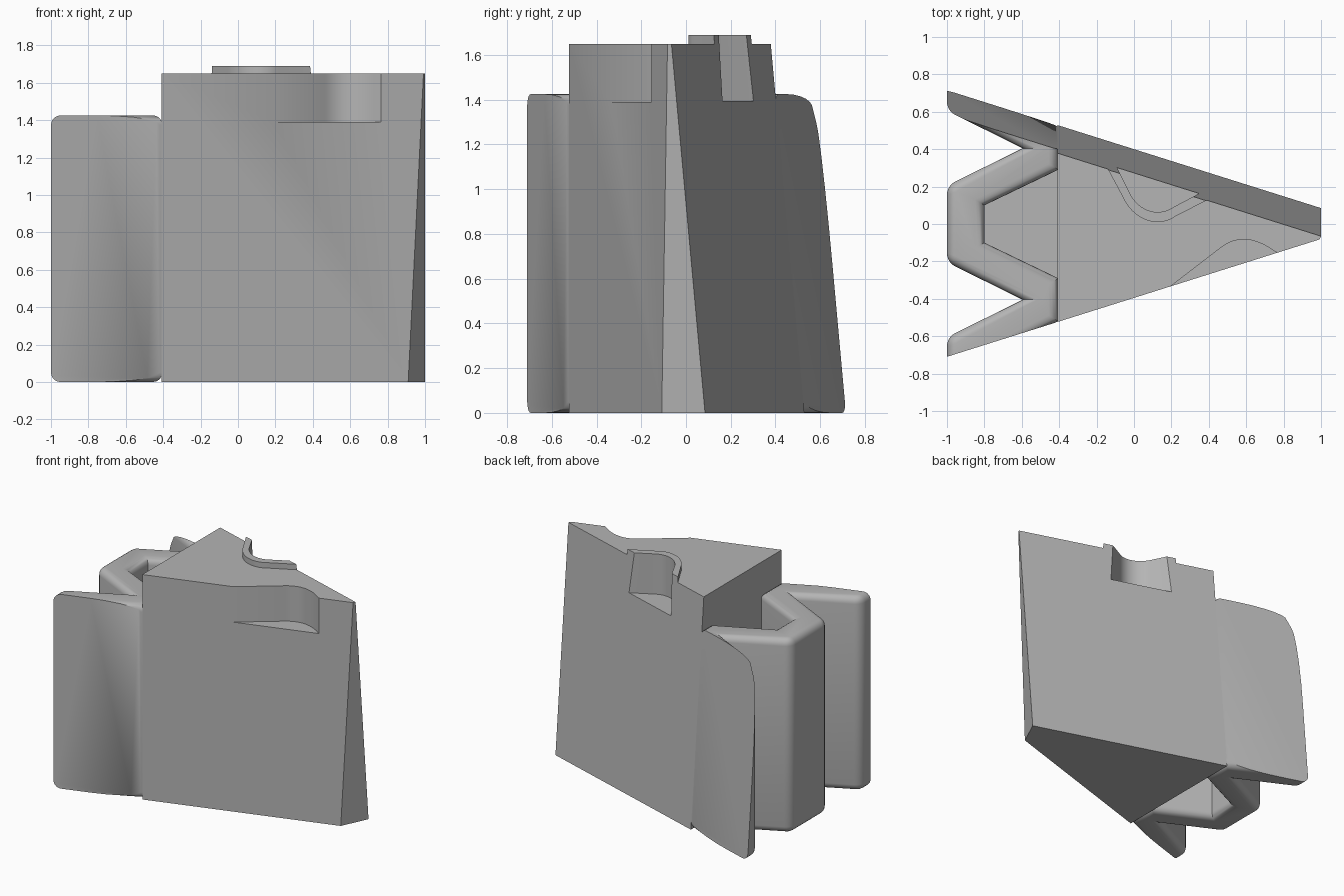
import bpy, bmesh
from mathutils import Vector
from mathutils.geometry import interpolate_bezier

if "Cube" in bpy.data.objects:
    bpy.data.objects.remove(bpy.data.objects["Cube"])

grey = bpy.data.materials.new("plain grey")
grey.diffuse_color = (0.46, 0.46, 0.46, 1)
grey.use_nodes = True
grey.node_tree.nodes["Principled BSDF"].inputs["Base Color"].default_value = grey.diffuse_color

# Slanting planes that trim every part of the wedge
FRONT = (Vector((-1, -0.71, 0)), Vector((0.315, -1, 0)))
BACK = (Vector((-1, 0.715, 0)), Vector((0.315, 1, 0.091)))
a, b, c = Vector((0.91, -0.108, 0)), Vector((1, 0.085, 0)), Vector((1, -0.065, 1.65))
TIP = (a, (b - a).cross(c - a))


def prism(bm, outline, z0, z1):
    low = [bm.verts.new((x, y, z0)) for x, y in outline]
    high = [bm.verts.new((x, y, z1)) for x, y in outline]
    bm.faces.new(low)
    bm.faces.new(high)
    n = len(outline)
    for i in range(n):
        j = (i + 1) % n
        bm.faces.new((low[i], low[j], high[j], high[i]))
    bmesh.ops.recalc_face_normals(bm, faces=bm.faces)


def trim(bm, planes):
    for co, no in planes:
        geom = bm.verts[:] + bm.edges[:] + bm.faces[:]
        cut = bmesh.ops.bisect_plane(bm, geom=geom, plane_co=co, plane_no=no, clear_outer=True)
        edges = [e for e in cut["geom_cut"] if isinstance(e, bmesh.types.BMEdge)]
        bmesh.ops.holes_fill(bm, edges=edges, sides=0)
    bmesh.ops.recalc_face_normals(bm, faces=bm.faces)


def finish(bm, name):
    me = bpy.data.meshes.new(name)
    bm.to_mesh(me)
    bm.free()
    me.materials.append(grey)
    ob = bpy.data.objects.new(name, me)
    bpy.context.collection.objects.link(ob)
    return ob


def activate(ob):
    bpy.ops.object.select_all(action='DESELECT')
    ob.select_set(True)
    bpy.context.view_layer.objects.active = ob


def subtract(ob, outline, z0, z1):
    bm = bmesh.new()
    prism(bm, outline, z0, z1)
    cutter = finish(bm, "cutter")
    cutter.hide_render = True
    mod = ob.modifiers.new("notch", 'BOOLEAN')
    mod.operation, mod.solver, mod.object = 'DIFFERENCE', 'EXACT', cutter
    activate(ob)
    bpy.ops.object.modifier_apply(modifier=mod.name)
    bpy.data.objects.remove(cutter)


def curve(start, p0, h0, h1, p1, end):
    pts = interpolate_bezier(*[Vector(p) for p in (p0, h0, h1, p1)], 16)
    return [start] + [(p[0], p[1]) for p in pts] + [end]


# Wedge body with a scooped notch in each long side
bm = bmesh.new()
prism(bm, [(-0.41, -1), (1.2, -1), (1.2, 1), (-0.41, 1)], 0, 1.65)
trim(bm, (FRONT, BACK, TIP))
body = finish(bm, "wedge_body")
front_notch = curve((0.07, -0.43), (0.46, -0.13), (0.535, -0.07),
                    (0.62, -0.065), (0.72, -0.125), (0.9, -0.24))
inner = curve((-0.17, 0.46), (-0.02, 0.16), (0.02, 0.08),
              (0.12, 0.03), (0.21, 0.09), (0.55, 0.27))
outer = curve((-0.23, 0.46), (-0.06, 0.145), (-0.01, 0.03),
              (0.12, -0.03), (0.22, 0.04), (0.6, 0.235))
subtract(body, front_notch + [(0.9, -0.6), (0.07, -0.6)], 1.39, 1.9)
subtract(body, inner + [(0.55, 0.7), (-0.17, 0.7)], 1.395, 1.9)

# Raised lip around the back notch
bm = bmesh.new()
prism(bm, outer + inner[::-1], 1.65, 1.69)
trim(bm, (BACK,))
lip = finish(bm, "notch_lip")

# Corrugated wall with softened rims
half = [(-1, 0.205), (-0.595, 0.405), (-1, 0.605), (-1, 0.9), (-0.8, 0.9),
        (-0.8, 0.71), (-0.405, 0.52), (-0.405, 0.29), (-0.8, 0.1)]
outline = half + [(x, -y) for x, y in half[::-1]]
bm = bmesh.new()
prism(bm, outline, 0, 1.425)
soft = []
for e in bm.edges:
    p, q = e.verts[0].co, e.verts[1].co
    upright = abs(p.z - q.z) > 0.1
    if not upright or (p.x < -0.99 and abs(p.y) < 0.8):
        soft.append(e)
bmesh.ops.bevel(bm, geom=soft, offset=0.05, offset_type='OFFSET', segments=5,
                profile=0.5, affect='EDGES', clamp_overlap=True)
trim(bm, (FRONT, BACK))
wall = finish(bm, "corrugated_wall")

# Web closing the hollow of the middle ridge
bm = bmesh.new()
prism(bm, [(-0.82, 0.11), (-0.82, -0.11), (-0.405, -0.31), (-0.405, 0.31)], 1.0, 1.05)
finish(bm, "hollow_web")

for ob in (body, lip, wall):
    activate(ob)
    bpy.ops.object.shade_smooth_by_angle(angle=0.5)
